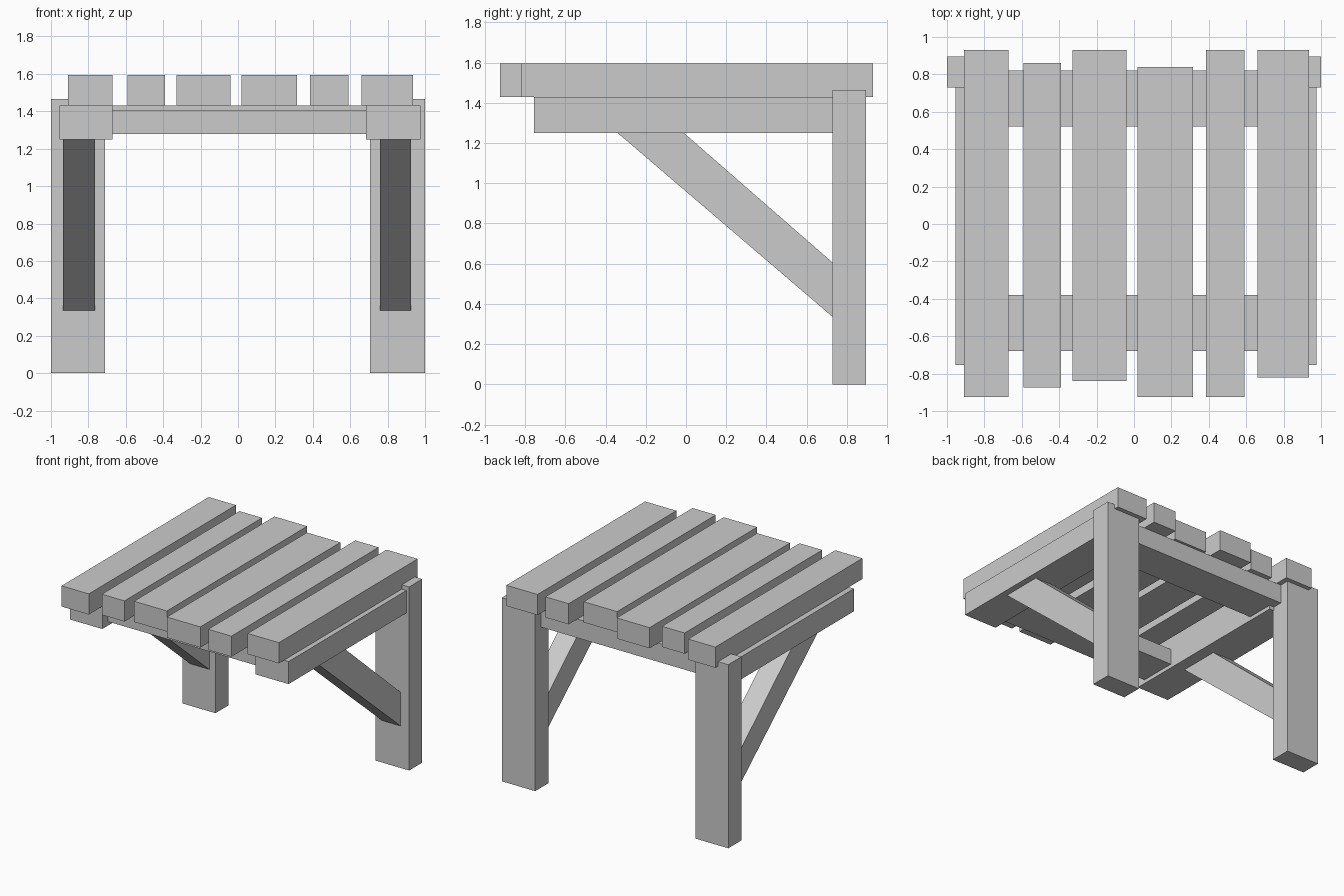
import bpy
import bmesh

cube = bpy.data.objects.get("Cube")
if cube:
    bpy.data.objects.remove(cube, do_unlink=True)

GREY = (0.6, 0.6, 0.6, 1.0)
wood = bpy.data.materials.new("grey wood")
wood.use_nodes = True
wood.diffuse_color = GREY
wood.node_tree.nodes["Principled BSDF"].inputs["Base Color"].default_value = GREY


def prism(name, x0, x1, profile):
    """Extrude a (y, z) profile along x from x0 to x1."""
    bm = bmesh.new()
    face = bm.faces.new([bm.verts.new((x0, y, z)) for y, z in profile])
    new = bmesh.ops.extrude_face_region(bm, geom=[face])["geom"]
    verts = [v for v in new if isinstance(v, bmesh.types.BMVert)]
    bmesh.ops.translate(bm, verts=verts, vec=(x1 - x0, 0, 0))
    bmesh.ops.recalc_face_normals(bm, faces=bm.faces)
    mesh = bpy.data.meshes.new(name)
    bm.to_mesh(mesh)
    bm.free()
    mesh.materials.append(wood)
    obj = bpy.data.objects.new(name, mesh)
    bpy.context.collection.objects.link(obj)
    return obj


def board(name, x, y, z):
    """Rectangular board from (low, high) ranges."""
    return prism(name, *x, [(y[0], z[0]), (y[1], z[0]), (y[1], z[1]), (y[0], z[1])])


# Top planks of uneven width and length: x range, y range
planks = [
    ((-0.91, -0.67), (-0.925, 0.93)),
    ((-0.59, -0.39), (-0.875, 0.86)),
    ((-0.33, -0.04), (-0.84, 0.93)),
    ((0.02, 0.315), (-0.925, 0.84)),
    ((0.385, 0.59), (-0.925, 0.93)),
    ((0.66, 0.935), (-0.82, 0.93)),
]
for i, (x, y) in enumerate(planks, 1):
    board(f"plank_{i}", x, y, (1.43, 1.595))

# Cross beams under the planks
board("front_cross_beam", (-0.75, 0.75), (-0.68, -0.38), (1.28, 1.405))
board("back_cross_beam", (-0.75, 0.75), (0.52, 0.82), (1.28, 1.43))

# Leg, side beam and slanted brace on each side
brace_profile = [(-0.34, 1.25), (-0.01, 1.25), (0.73, 0.605), (0.73, 0.335)]
sides = [
    ("right", (-1.0, -0.71), (-0.955, -0.67), (-0.935, -0.765)),
    ("left", (0.705, 1.0), (0.685, 0.975), (0.76, 0.925)),
]
for side, leg_x, beam_x, brace_x in sides:
    board(f"{side}_leg", leg_x, (0.73, 0.895), (0.0, 1.465))
    board(f"{side}_beam", beam_x, (-0.755, 0.74), (1.25, 1.43))
    prism(f"{side}_brace", *brace_x, brace_profile)
